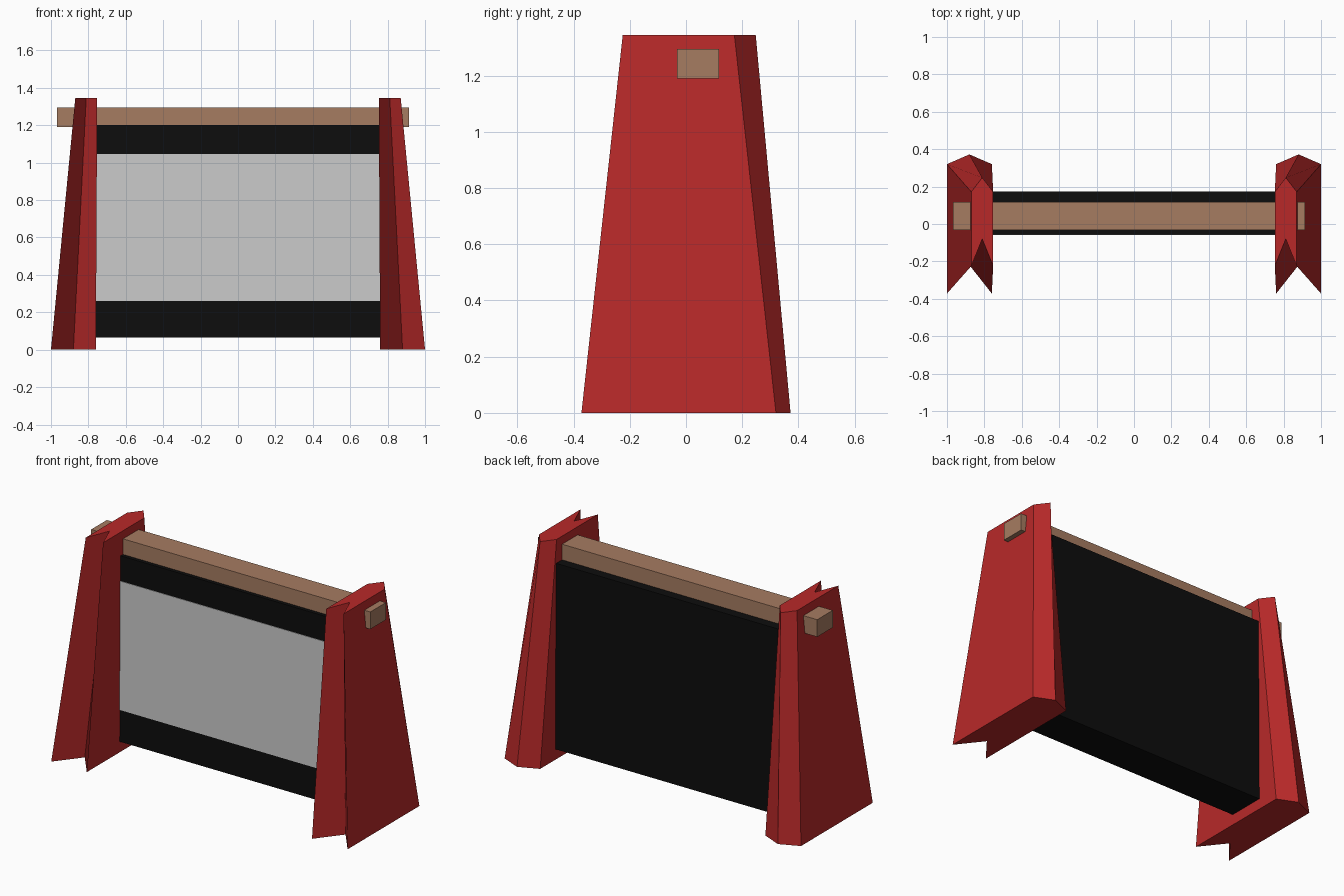
import bpy, bmesh

if "Cube" in bpy.data.objects:
    bpy.data.objects.remove(bpy.data.objects["Cube"])


def material(name, rgb):
    m = bpy.data.materials.new(name)
    m.diffuse_color = (*rgb, 1)
    m.use_nodes = True
    m.node_tree.nodes["Principled BSDF"].inputs["Base Color"].default_value = m.diffuse_color
    return m


red = material("red_paint", (0.48, 0.022, 0.022))
brown = material("wood", (0.38, 0.20, 0.12))
black = material("black_plastic", (0.004, 0.004, 0.004))


def finish(name, bm, mat=None):
    bmesh.ops.recalc_face_normals(bm, faces=bm.faces[:])
    me = bpy.data.meshes.new(name)
    bm.to_mesh(me)
    bm.free()
    ob = bpy.data.objects.new(name, me)
    bpy.context.collection.objects.link(ob)
    if mat:
        me.materials.append(mat)
    return ob


def box(name, lo, hi, mat=None):
    bm = bmesh.new()
    bmesh.ops.create_cube(bm, size=1)
    for v in bm.verts:
        v.co = [a + (b - a) * (c + 0.5) for a, b, c in zip(lo, hi, v.co)]
    return finish(name, bm, mat)


def ring(bm, z, inner, outer, front, notch, back, peak):
    """Chevron section: V notch at the front, shallow peak at the back."""
    mid = (inner + outer) / 2
    pts = [(inner, front), (mid, notch), (outer, front),
           (outer, back), (mid, peak), (inner, back)]
    return [bm.verts.new((x, y, z)) for x, y in pts]


# Tapered side posts, mirrored across x
bm = bmesh.new()
low = ring(bm, 0, 0.76, 1.0, -0.372, -0.22, 0.32, 0.372)
top = ring(bm, 1.345, 0.753, 0.87, -0.225, -0.08, 0.172, 0.248)
bm.faces.new(low)
bm.faces.new(top)
for i in range(6):
    j = (i + 1) % 6
    bm.faces.new((low[i], low[j], top[j], top[i]))
posts = finish("side_posts", bm, red)
posts.modifiers.new("mirror", 'MIRROR')

# Wooden crossbar passing through both posts
box("crossbar", (-0.968, -0.032, 1.19), (0.915, 0.118, 1.295), brown)

# Screen housing and its grey display
box("screen_housing", (-0.76, -0.055, 0.065), (0.76, 0.175, 1.2), black)
box("screen", (-0.758, -0.058, 0.26), (0.758, -0.04, 1.047))
